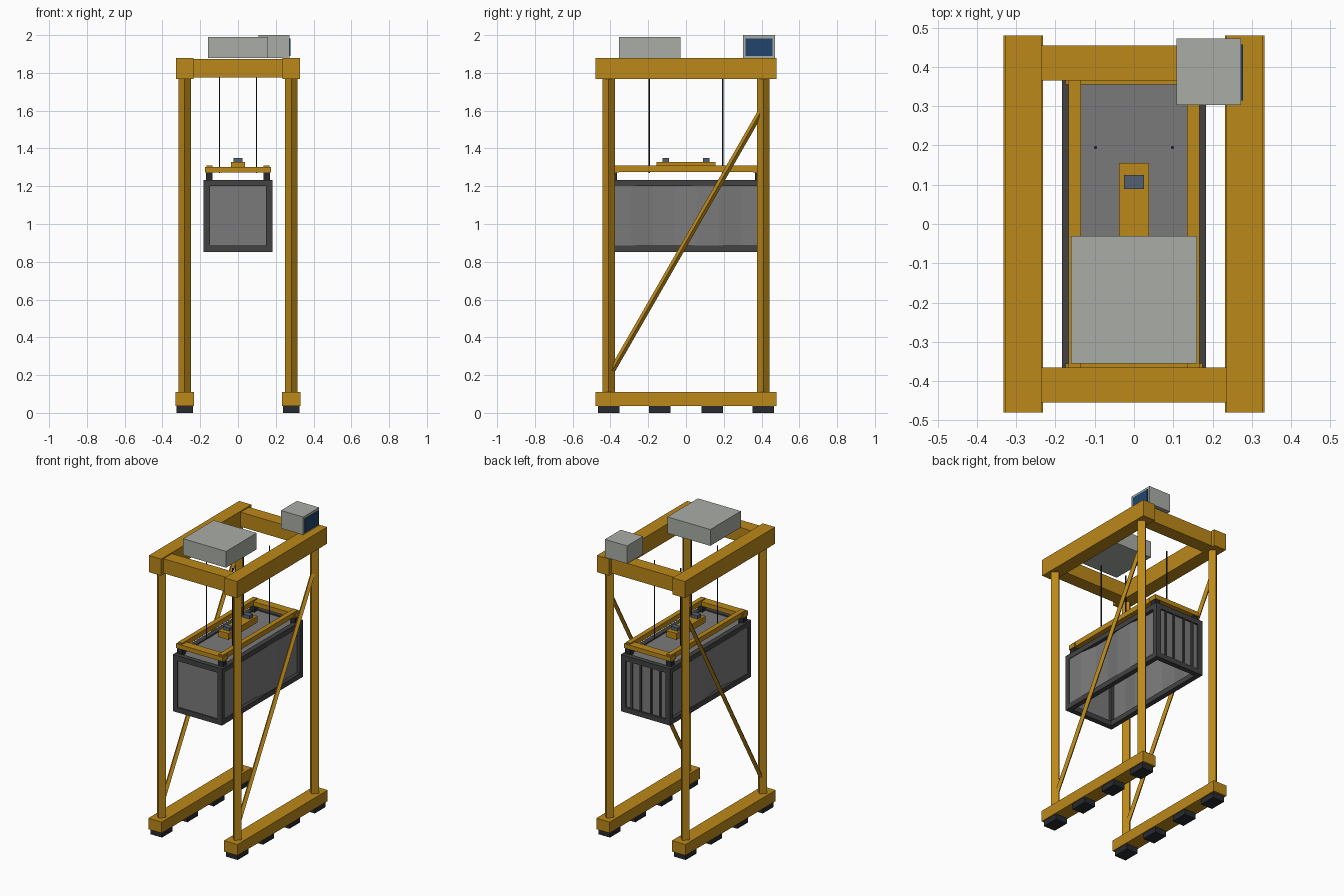
import bpy, bmesh
from mathutils import Vector

if "Cube" in bpy.data.objects:
    bpy.data.objects.remove(bpy.data.objects["Cube"])


def mat(name, r, g, b):
    m = bpy.data.materials.new(name)
    m.diffuse_color = (r, g, b, 1)
    m.use_nodes = True
    m.node_tree.nodes["Principled BSDF"].inputs["Base Color"].default_value = m.diffuse_color
    return m


YELLOW = mat("yellow_paint", 0.50, 0.25, 0.01)
DARK = mat("dark_rubber", 0.02, 0.023, 0.028)
FRAME = mat("dark_frame", 0.055, 0.055, 0.055)
PANEL = mat("grey_panel", 0.19, 0.195, 0.19)
HOUSE = mat("light_grey", 0.40, 0.42, 0.38)
GLASS = mat("blue_glass", 0.015, 0.06, 0.15)
MOTOR = mat("blue_grey", 0.09, 0.12, 0.16)


def finish(name, bm, material):
    bmesh.ops.recalc_face_normals(bm, faces=bm.faces)
    me = bpy.data.meshes.new(name)
    bm.to_mesh(me)
    bm.free()
    me.materials.append(material)
    ob = bpy.data.objects.new(name, me)
    bpy.context.collection.objects.link(ob)
    return ob


def box(name, x, y, z, material):
    """Box from (min, max) ranges on each axis."""
    bm = bmesh.new()
    bmesh.ops.create_cube(bm, size=1)
    for v in bm.verts:
        v.co = [(a + b) / 2 + c * (b - a) for (a, b), c in zip((x, y, z), v.co)]
    return finish(name, bm, material)


def cbox(name, cx, cy, hx, hy, z, material):
    return box(name, (cx - hx, cx + hx), (cy - hy, cy + hy), z, material)


def rod(name, p, q, radius, sides, material):
    p, q = Vector(p), Vector(q)
    bm = bmesh.new()
    bmesh.ops.create_cone(bm, cap_ends=True, segments=sides, radius1=radius,
                          radius2=radius, depth=(q - p).length)
    ob = finish(name, bm, material)
    ob.location = (p + q) / 2
    ob.rotation_euler = (q - p).to_track_quat('Z', 'Y').to_euler()
    return ob


# Gantry side frames: wheels, sills, diamond-section legs, braces, girders
for s, side in ((-1, "left"), (1, "right")):
    x = 0.282 * s
    box(f"{side}_sill", (x - 0.05, x + 0.05), (-0.48, 0.48), (0.037, 0.111), YELLOW)
    box(f"{side}_girder", (x - 0.046, x + 0.046), (-0.48, 0.48), (1.768, 1.88), YELLOW)
    for i, y in enumerate((-0.41, -0.14, 0.14, 0.41)):
        cbox(f"{side}_wheel_{i + 1}", x, y, 0.043, 0.057, (0, 0.045), DARK)
    for y, end in ((-0.41, "front"), (0.41, "back")):
        rod(f"{end}_{side}_leg", (x, y, 0.09), (x, y, 1.79), 0.033, 4, YELLOW)
    rod(f"{side}_brace", (x, -0.405, 0.20), (x, 0.405, 1.61), 0.016, 4, YELLOW)

# Cross beams between the girders
for s, end in ((-1, "front"), (1, "back")):
    cbox(f"{end}_cross_beam", 0, 0.41 * s, 0.25, 0.045, (1.775, 1.873), YELLOW)

# Trolley and cab on top
box("trolley", (-0.16, 0.16), (-0.355, -0.03), (1.88, 1.99), HOUSE)
box("cab", (0.108, 0.273), (0.303, 0.472), (1.88, 2.0), HOUSE)
box("cab_window", (0.26, 0.278), (0.315, 0.457), (1.89, 1.983), GLASS)

# Hoist cables
for x in (-0.098, 0.098):
    for y in (-0.195, 0.195):
        rod("hoist_cable", (x, y, 1.27), (x, y, 1.80), 0.004, 6, DARK)

# Spreader: rails, end beams, twist locks, centre block with motors
for s in (-1, 1):
    cbox("spreader_rail", 0.151 * s, 0, 0.016, 0.40, (1.276, 1.31), YELLOW)
    cbox("spreader_end_beam", 0, 0.383 * s, 0.174, 0.028, (1.272, 1.302), YELLOW)
    cbox("spreader_motor", 0, 0.107 * s, 0.025, 0.018, (1.32, 1.35), MOTOR)
    for t in (-1, 1):
        cbox("twist_lock", 0.152 * s, 0.385 * t, 0.018, 0.019, (1.225, 1.28), DARK)
box("spreader_centre", (-0.038, 0.038), (-0.155, 0.155), (1.285, 1.328), YELLOW)

# Container frame: corner posts and rails
HX, HY, T, Z0, Z1 = 0.183, 0.432, 0.034, 0.853, 1.234
for s in (-1, 1):
    for t in (-1, 1):
        cbox("container_post", s * (HX - T / 2), t * (HY - T / 2), T / 2, T / 2,
             (Z0, Z1), FRAME)
    for z in ((Z0, Z0 + T), (Z1 - T, Z1)):
        cbox("container_side_rail", s * (HX - T / 2), 0, T / 2, HY - T, z, FRAME)
        cbox("container_end_rail", 0, s * (HY - T / 2), HX - T, T / 2, z, FRAME)


def corrugated_wall(name, s):
    """Wide trapezoid corrugation running along y."""
    depths = (0, 0, 1, 1, 0, 0, 1, 1)
    bm = bmesh.new()
    cols = []
    for i, d in enumerate(depths):
        y = -0.405 + 0.81 * i / 7
        x = s * (0.177 - 0.02 * d)
        cols.append([bm.verts.new((x, y, z)) for z in (Z0 + 0.02, Z1 - 0.02)])
    for a, b in zip(cols, cols[1:]):
        bm.faces.new((a[0], b[0], b[1], a[1]))
    ob = finish(name, bm, PANEL)
    mod = ob.modifiers.new("thickness", 'SOLIDIFY')
    mod.thickness = 0.004
    mod.offset = 0


# Container walls, roof and rear door bars (underside stays open)
corrugated_wall("container_left_wall", -1)
corrugated_wall("container_right_wall", 1)
box("container_roof", (-0.155, 0.155), (-0.405, 0.405), (1.215, 1.226), PANEL)
box("container_front_wall", (-0.155, 0.155), (-0.424, -0.414), (0.87, 1.215), PANEL)
box("container_doors", (-0.155, 0.155), (0.410, 0.420), (0.87, 1.215), PANEL)
for x in (-0.105, -0.04, 0.04, 0.105):
    cbox("door_bar", x, 0.424, 0.006, 0.006, (0.88, 1.205), FRAME)
